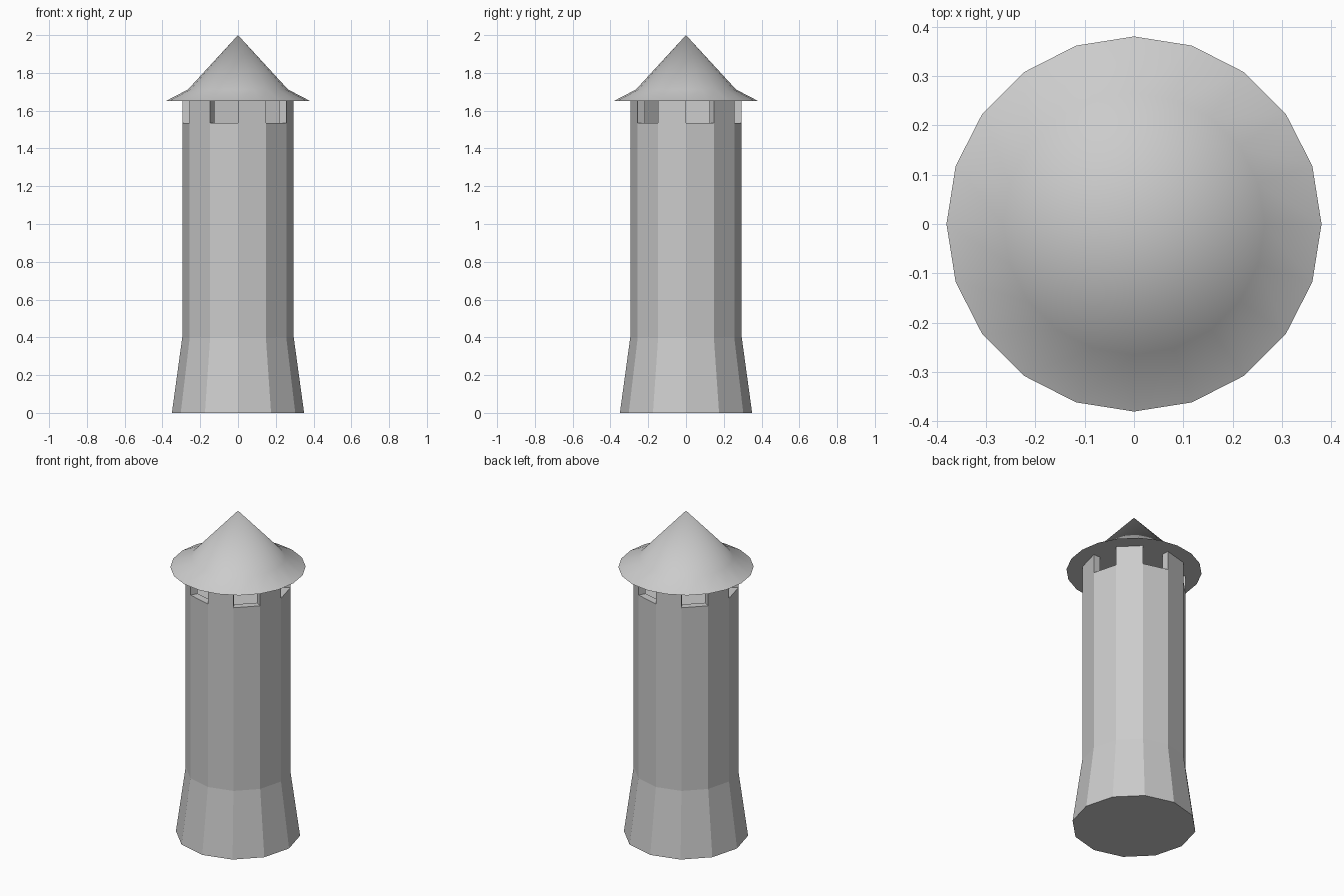
import bpy, bmesh, math

if "Cube" in bpy.data.objects:
    bpy.data.objects.remove(bpy.data.objects["Cube"])

SIDES = 12        # tower facets
ROOF_SIDES = 20
R, R_IN = 0.295, 0.25
Z_SILL, Z_EAVE = 1.535, 1.652


def ring(bm, radius, z, n):
    return [bm.verts.new((radius * math.cos(2 * math.pi * i / n),
                          radius * math.sin(2 * math.pi * i / n), z)) for i in range(n)]


def bridge(bm, a, b, indices=None):
    n = len(a)
    return [bm.faces.new((a[i], a[(i + 1) % n], b[(i + 1) % n], b[i]))
            for i in (indices if indices is not None else range(n))]


def finish(bm, name):
    bmesh.ops.recalc_face_normals(bm, faces=bm.faces)
    mesh = bpy.data.meshes.new(name)
    bm.to_mesh(mesh)
    bm.free()
    obj = bpy.data.objects.new(name, mesh)
    bpy.context.collection.objects.link(obj)
    return obj


# Tower: flared base, straight shaft, hollow rim with shallow floor
bm = bmesh.new()
profile = [(0.35, 0), (R, 0.4), (R, Z_SILL), (R_IN, Z_SILL), (R_IN, 1.5)]
rings = [ring(bm, r, z, SIDES) for r, z in profile]
for a, b in zip(rings, rings[1:]):
    bridge(bm, a, b)
bm.faces.new(rings[0])
bm.faces.new(rings[-1])
bmesh.ops.recalc_face_normals(bm, faces=bm.faces)

# Merlons: every second rim segment raised to the eaves
bm.faces.ensure_lookup_table()
rim = [f for f in bm.faces if all(abs(v.co.z - Z_SILL) < 1e-4 for v in f.verts)]
rim.sort(key=lambda f: math.atan2(f.calc_center_median().y, f.calc_center_median().x) % (2 * math.pi))
for f in bmesh.ops.extrude_discrete_faces(bm, faces=rim[1::2])["faces"]:
    for v in f.verts:
        v.co.z = Z_EAVE
finish(bm, "tower")

# Roof: smooth cone with flared eaves and a flat underside
bm = bmesh.new()
rings = [ring(bm, r, z, ROOF_SIDES) for r, z in [(0.38, Z_EAVE), (0.265, 1.712)]]
bridge(bm, rings[0], rings[1])
tip = bm.verts.new((0, 0, 2))
for i in range(ROOF_SIDES):
    bm.faces.new((rings[1][i], rings[1][(i + 1) % ROOF_SIDES], tip))
bm.faces.new(rings[0])
roof = finish(bm, "roof")
bpy.context.view_layer.objects.active = roof
roof.select_set(True)
bpy.ops.object.shade_smooth_by_angle(angle=math.radians(50))
